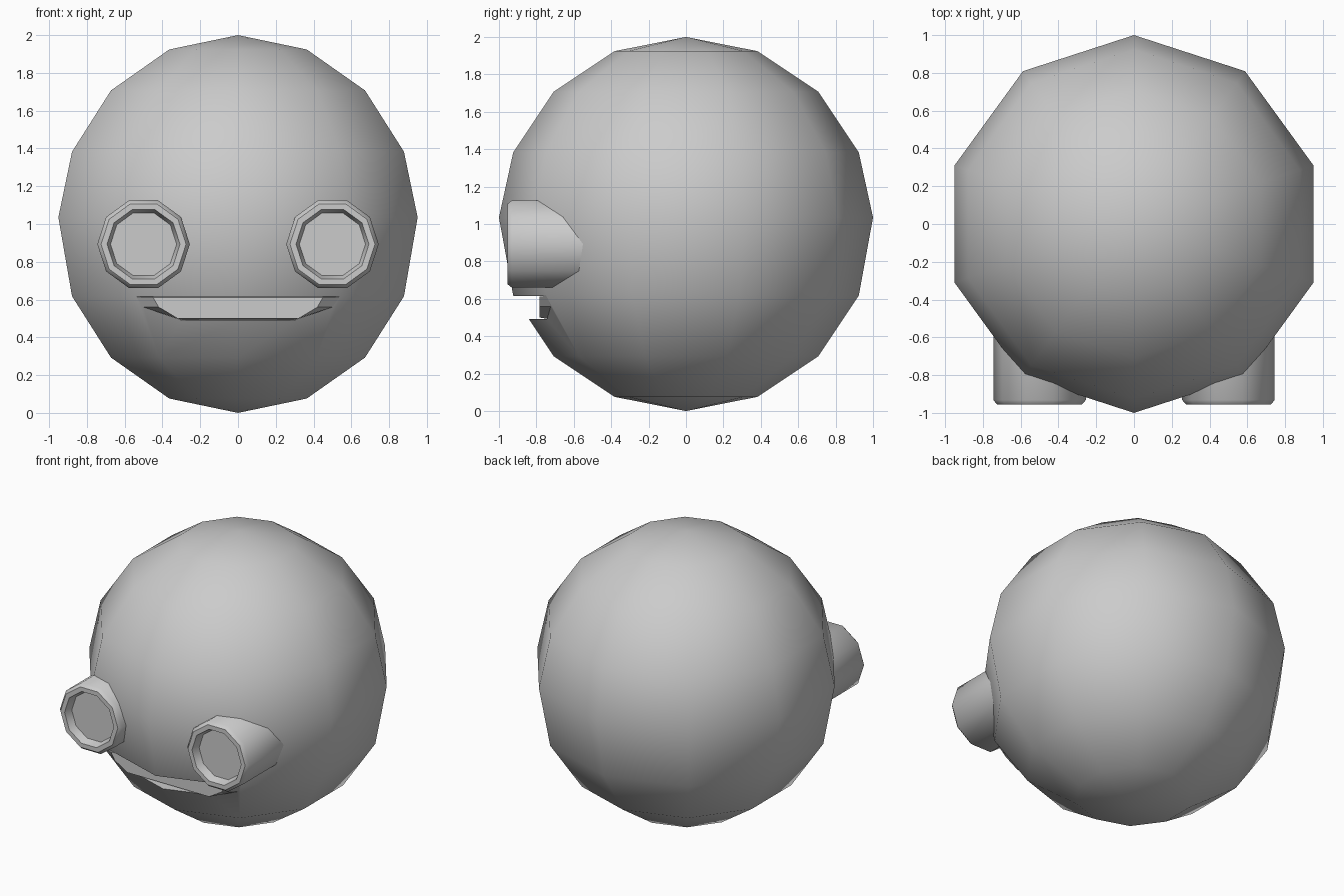
import bpy, bmesh, math
from mathutils import Matrix

if "Cube" in bpy.data.objects:
    bpy.data.objects.remove(bpy.data.objects["Cube"])


def finish(name, bm, smooth=True):
    bmesh.ops.remove_doubles(bm, verts=bm.verts, dist=1e-5)
    bmesh.ops.recalc_face_normals(bm, faces=bm.faces)
    me = bpy.data.meshes.new(name)
    bm.to_mesh(me)
    bm.free()
    ob = bpy.data.objects.new(name, me)
    bpy.context.collection.objects.link(ob)
    return ob


def loft(bm, rings):
    rows = [[bm.verts.new(p) for p in r] for r in rings]
    n = len(rows[0])
    for a, b in zip(rows, rows[1:]):
        for i in range(n):
            j = (i + 1) % n
            bm.faces.new((a[i], a[j], b[j], b[i]))
    bm.faces.new(rows[0])
    bm.faces.new(rows[-1])


def lathe(bm, profile, start=0.0, n=10):
    rings = []
    for r, h in profile:
        rings.append([(r * math.cos(start + math.tau * i / n),
                       r * math.sin(start + math.tau * i / n), h) for i in range(n)])
    loft(bm, rings)


def smooth(ob, angle):
    bpy.ops.object.select_all(action='DESELECT')
    ob.select_set(True)
    bpy.context.view_layer.objects.active = ob
    bpy.ops.object.shade_smooth_by_angle(angle=math.radians(angle))


# Head: ten-sided, eight-ring ball with the equator nudged up
bm = bmesh.new()
bmesh.ops.create_uvsphere(bm, u_segments=10, v_segments=8, radius=1)
for v in bm.verts:
    a = math.atan2(v.co.y, v.co.x) - math.pi / 2
    step = math.tau / 10
    # Turn so that a column of vertices faces front
    off = a / step - round(a / step)
    r = math.hypot(v.co.x, v.co.y)
    if r > 1e-4:
        a2 = math.pi / 2 + a - off * step if abs(off) < 0.4 else a
        v.co.x, v.co.y = r * math.cos(a2), r * math.sin(a2)
    v.co.z += 1.035 if abs(v.co.z) < 0.01 else 1
head = finish("head", bm)

# Mouth: smile outline cut into the front
half = [(0.54, 0.616), (0.5, 0.56), (0.3, 0.492)]
outline = half + [(-x, z) for x, z in reversed(half)]
bm = bmesh.new()
loft(bm, [[(x, y, z) for x, z in outline] for y in (-1.2, -0.70)])
cutter = finish("mouth_cutter", bm)
cutter.hide_render = True
cutter.hide_set(True)
mod = head.modifiers.new("mouth", 'BOOLEAN')
mod.object = cutter
mod.operation = 'DIFFERENCE'
mod.solver = 'EXACT'
bpy.context.view_layer.objects.active = head
bpy.ops.object.modifier_apply(modifier=mod.name)
bpy.data.objects.remove(cutter)
smooth(head, 45)

# Flat panel at the back of the mouth
back = [(0.54, -0.745, 0.615), (0.5, -0.722, 0.56), (0.3, -0.74, 0.493)]
front = [(0.45, -0.783, 0.612), (0.42, -0.783, 0.56), (0.32, -0.783, 0.5)]
rings = [p + [(-x, y, z) for x, y, z in reversed(p)] for p in (back, front)]
bm = bmesh.new()
loft(bm, rings)
finish("mouth_back", bm)

# Eyes: chamfered tubes with a recessed lens
for side, name in ((-1, "eye_left"), (1, "eye_right")):
    bm = bmesh.new()
    lathe(bm, [(0.245, 0.45), (0.245, 0.932), (0.225, 0.955),
               (0.193, 0.955), (0.175, 0.90)])
    bm.transform(Matrix.Translation((side * 0.5, 0, 0.893)) @ Matrix.Rotation(math.pi / 2, 4, 'X'))
    smooth(finish(name, bm), 40)
